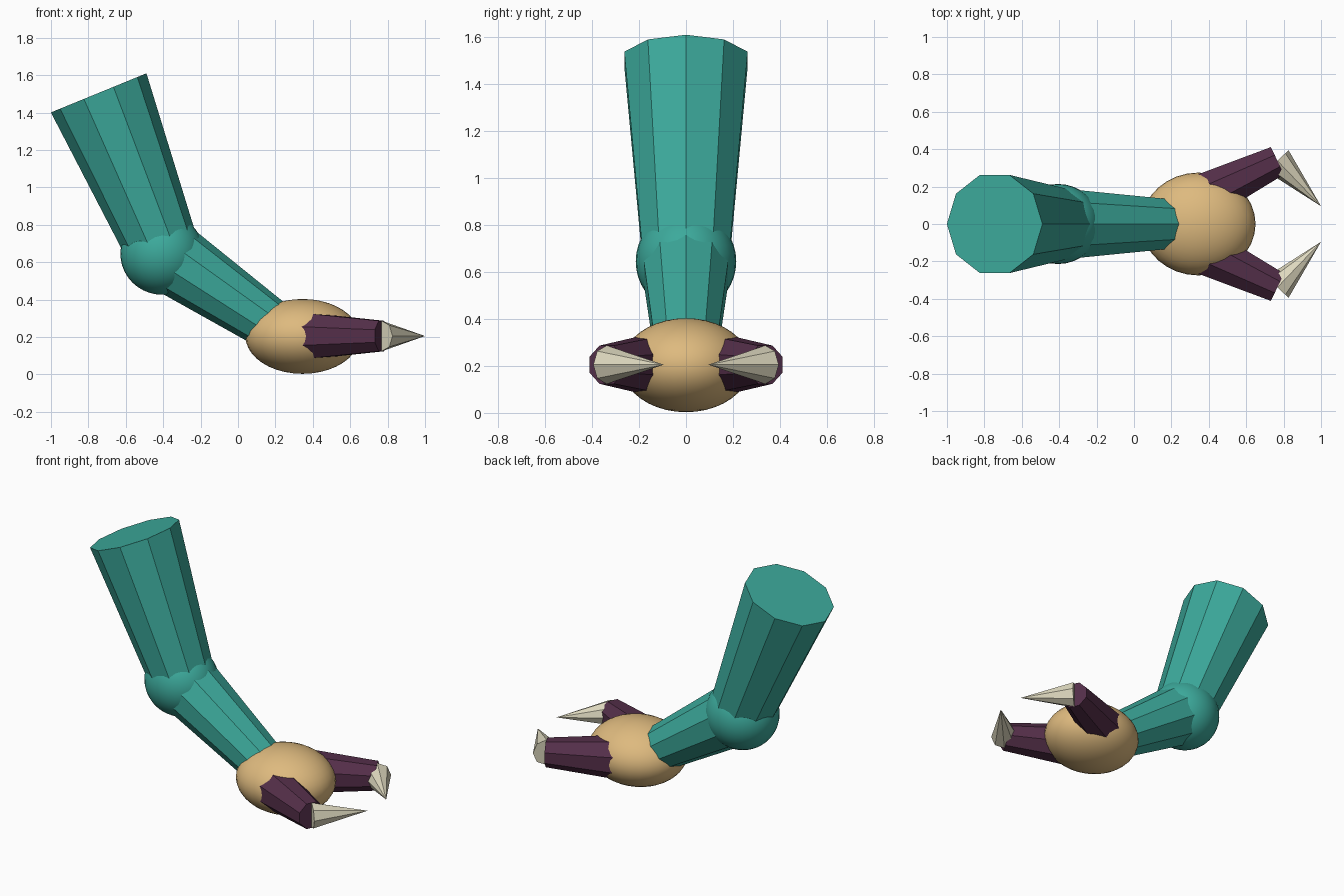
import bpy
import bmesh
from math import cos, sin, pi
from mathutils import Vector

cube = bpy.data.objects.get("Cube")
if cube:
    bpy.data.objects.remove(cube, do_unlink=True)


def material(name, rgb):
    mat = bpy.data.materials.new(name)
    mat.use_nodes = True
    mat.diffuse_color = (*rgb, 1)
    mat.node_tree.nodes["Principled BSDF"].inputs["Base Color"].default_value = (*rgb, 1)
    return mat


TEAL = material("teal", (0.045, 0.40, 0.33))
TAN = material("tan", (0.73, 0.49, 0.21))
PLUM = material("plum", (0.089, 0.028, 0.067))
BONE = material("bone", (0.73, 0.69, 0.52))


def finish(bm, name, mat):
    bmesh.ops.recalc_face_normals(bm, faces=bm.faces[:])
    mesh = bpy.data.meshes.new(name)
    bm.to_mesh(mesh)
    bm.free()
    mesh.materials.append(mat)
    obj = bpy.data.objects.new(name, mesh)
    bpy.context.collection.objects.link(obj)
    return obj


def tapered(name, start, end, r_start, r_end, sides, mat, side_axis, phase=0.0):
    """Faceted tapered limb from start to end; r_end of zero makes a point."""
    start, end = Vector(start), Vector(end)
    axis = (end - start).normalized()
    u = Vector(side_axis).cross(axis).normalized()
    v = axis.cross(u)
    bm = bmesh.new()

    def ring(centre, radius):
        angles = [2 * pi * (i + phase) / sides for i in range(sides)]
        return [bm.verts.new(centre + radius * (u * cos(a) + v * sin(a))) for a in angles]

    base = ring(start, r_start)
    bm.faces.new(base)
    if r_end:
        tip = ring(end, r_end)
        bm.faces.new(tip)
    else:
        tip = [bm.verts.new(end)]
    for i in range(sides):
        j = (i + 1) % sides
        quad = [base[i], base[j]] + ([tip[j], tip[i]] if r_end else tip)
        bm.faces.new(quad)
    return finish(bm, name, mat)


def ellipsoid(name, centre, radii, mat):
    bm = bmesh.new()
    bmesh.ops.create_uvsphere(bm, u_segments=32, v_segments=20, radius=1)
    bmesh.ops.scale(bm, vec=radii, verts=bm.verts)
    bmesh.ops.translate(bm, vec=centre, verts=bm.verts)
    obj = finish(bm, name, mat)
    obj.data.shade_smooth()
    return obj


# Arm: upper limb, elbow joint and forearm
Y, Z = (0, 1, 0), (0, 0, 1)
tapered("upper_arm", (-0.745, 0, 1.505), (-0.395, 0, 0.65), 0.276, 0.193, 10, TEAL, Y)
ellipsoid("elbow", (-0.406, 0, 0.645), (0.223, 0.214, 0.219), TEAL)
tapered("forearm", (-0.397, 0, 0.652), (0.22, 0, 0.235), 0.197, 0.134, 10, TEAL, Y)

# Palm
ellipsoid("palm", (0.345, 0, 0.203), (0.305, 0.275, 0.2), TAN)

# Two mirrored fingers, each with a claw hooked inwards
for side, s in (("left", 1), ("right", -1)):
    knuckle = (0.767, s * 0.338, 0.205)
    tapered(side + "_finger", (0.362, s * 0.141, 0.205), knuckle,
            0.134, 0.088, 8, PLUM, Z, 0.5)
    tapered(side + "_claw", knuckle, (1.0, s * 0.095, 0.205), 0.082, 0, 8, BONE, Z)
